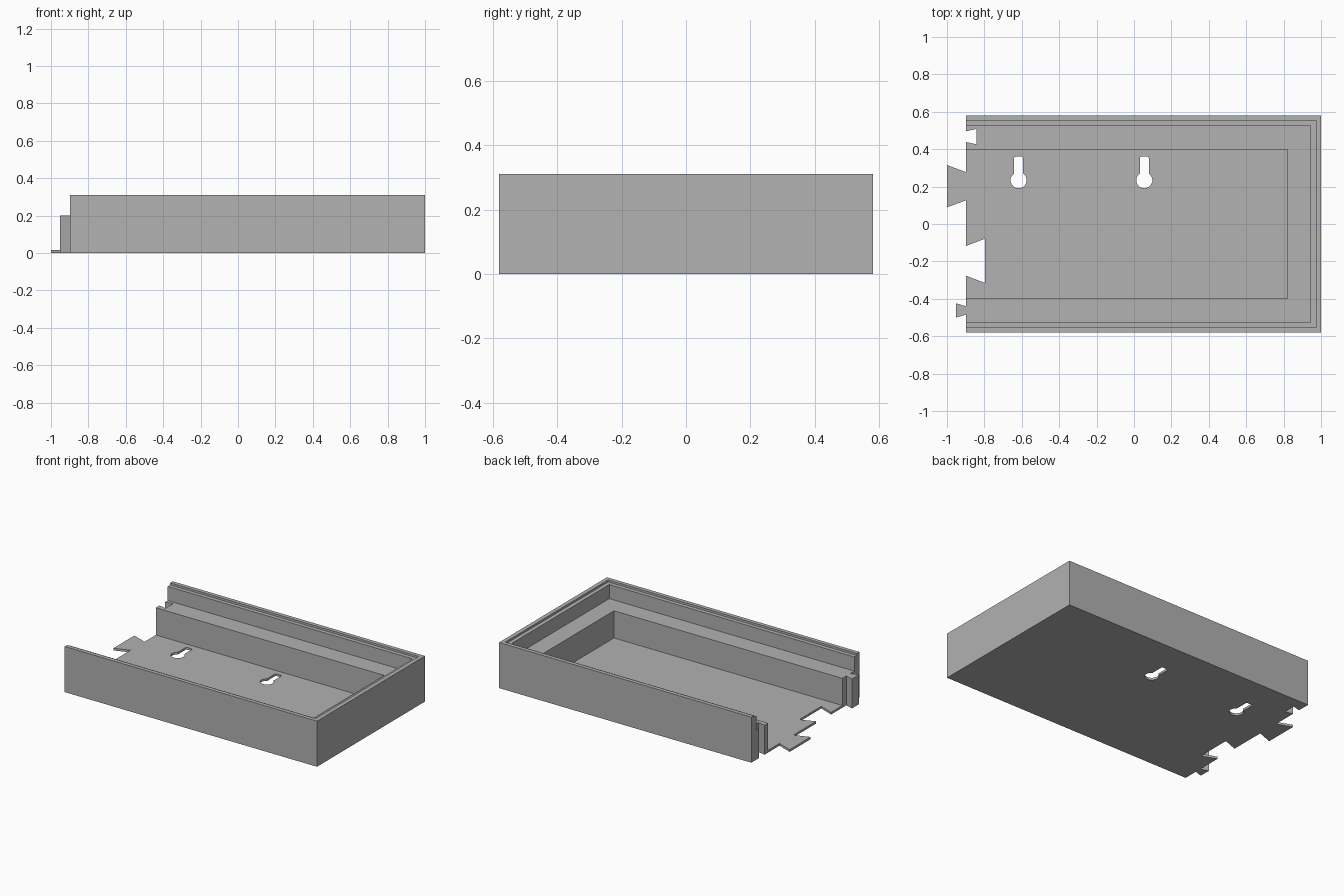
import bpy, bmesh, math

if "Cube" in bpy.data.objects:
    bpy.data.objects.remove(bpy.data.objects["Cube"])

grey = bpy.data.materials.new("light grey")
grey.diffuse_color = (0.445, 0.445, 0.445, 1)
grey.use_nodes = True
grey.node_tree.nodes["Principled BSDF"].inputs["Base Color"].default_value = grey.diffuse_color

END = -0.897            # open end of the tray
W, H = 0.58, 0.31       # half width, height
FLOOR, LEDGE, STEP = 0.015, 0.20, 0.296


def prism(name, pts, z0, z1):
    """Closed upright prism over a 2D outline."""
    bm = bmesh.new()
    face = bm.faces.new([bm.verts.new((x, y, z0)) for x, y in pts])
    ext = bmesh.ops.extrude_face_region(bm, geom=[face])["geom"]
    for v in ext:
        if isinstance(v, bmesh.types.BMVert):
            v.co.z = z1
    bmesh.ops.recalc_face_normals(bm, faces=bm.faces)
    me = bpy.data.meshes.new(name)
    bm.to_mesh(me)
    bm.free()
    me.materials.append(grey)
    ob = bpy.data.objects.new(name, me)
    bpy.context.collection.objects.link(ob)
    return ob


def combine(target, tool, op):
    """Apply a boolean and remove the tool."""
    mod = target.modifiers.new("cut", 'BOOLEAN')
    mod.operation, mod.solver, mod.object = op, 'EXACT', tool
    bpy.context.view_layer.objects.active = target
    bpy.ops.object.modifier_apply(modifier=mod.name)
    bpy.data.objects.remove(tool)


def rect(x0, x1, y):
    return [(x0, -y), (x1, -y), (x1, y), (x0, y)]


def dovetail(x_base, x_tip, y, half_base, half_tip, extra):
    """Dovetail outline, continued straight past its narrow base."""
    return [(x_base + extra, y - half_base), (x_base, y - half_base),
            (x_tip, y - half_tip), (x_tip, y + half_tip),
            (x_base, y + half_base), (x_base + extra, y + half_base)]


def keyhole(x, y, r, half, top):
    """Round hole with a narrow slot above it, slot corners rounded."""
    a0 = math.acos(half / r)
    n = 28
    sweep = math.pi + 2 * a0
    pts = [(x + r * math.cos(a0 - sweep * i / n), y + r * math.sin(a0 - sweep * i / n))
           for i in range(n + 1)]
    c = 0.009
    for cx, start in ((x - half + c, math.pi), (x + half - c, math.pi / 2)):
        pts += [(cx + c * math.cos(start - k * math.pi / 8),
                 top - c + c * math.sin(start - k * math.pi / 8)) for k in range(5)]
    return pts


# Solid block
tray = prism("tray", rect(END, 1.0, W), 0, H)

# Main pocket, upper pocket and lid rebate, all open at the left end
for x1, y, z in ((0.82, 0.398, FLOOR), (0.945, 0.526, LEDGE), (0.972, 0.553, STEP)):
    combine(tray, prism("pocket", rect(-1.2, x1, y), z, 0.5), 'DIFFERENCE')

# Keyhole hangers in the floor
for x in (-0.617, 0.055):
    combine(tray, prism("hole", keyhole(x, 0.234, 0.043, 0.024, 0.36), -0.1, 0.1), 'DIFFERENCE')

# Dovetail sockets: wide one in the floor, narrow one in the ledge
combine(tray, prism("socket", dovetail(END, -0.797, -0.197, 0.08, 0.118, -0.05), -0.1, 0.1), 'DIFFERENCE')
combine(tray, prism("socket", dovetail(END, -0.843, 0.467, 0.029, 0.041, -0.05), -0.1, 0.4), 'DIFFERENCE')

# Matching dovetail tongues
combine(tray, prism("tongue", dovetail(END, -1.0, 0.202, 0.075, 0.113, 0.03), 0, FLOOR), 'UNION')
combine(tray, prism("tongue", dovetail(END, -0.951, -0.462, 0.022, 0.038, 0.03), 0, LEDGE), 'UNION')

# Flat faces with crisp edges
for p in tray.data.polygons:
    p.use_smooth = False
